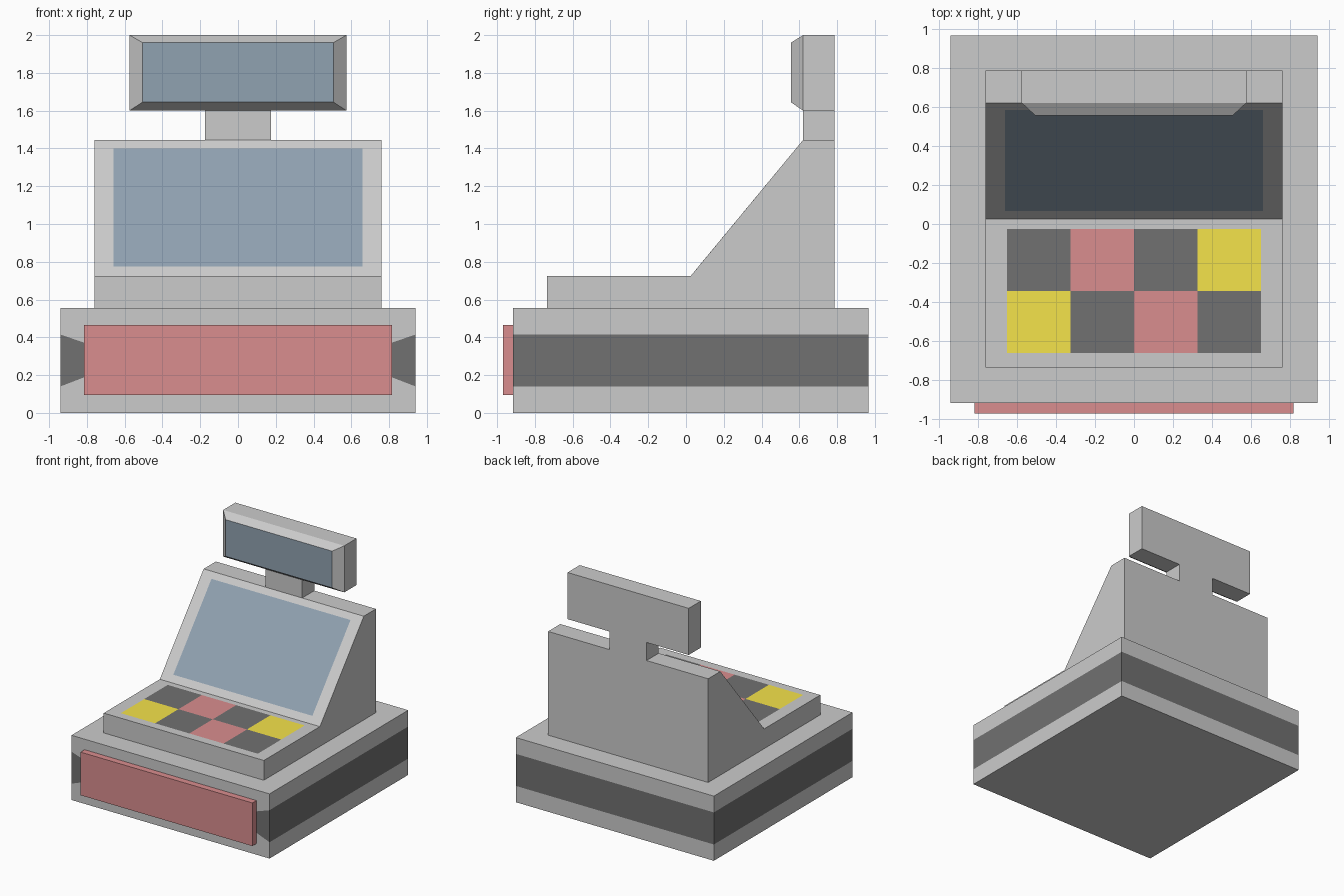
import bpy, bmesh
from math import copysign

if "Cube" in bpy.data.objects:
    bpy.data.objects.remove(bpy.data.objects["Cube"])


def material(name, rgb):
    m = bpy.data.materials.new(name)
    m.diffuse_color = (*rgb, 1)
    m.use_nodes = True
    m.node_tree.nodes["Principled BSDF"].inputs["Base Color"].default_value = m.diffuse_color
    return m


BLACK = material("black", (0.166, 0.166, 0.166))
RED = material("red", (0.70, 0.27, 0.275))
BLUE = material("screen blue", (0.28, 0.36, 0.44))
YELLOW = material("yellow", (0.91, 0.77, 0.07))
GREY = material("grey", (0.8, 0.8, 0.8))


def box(x, y0, y1, z0, z1):
    bm = bmesh.new()
    bmesh.ops.create_cube(bm, size=2)
    for v in bm.verts:
        v.co = (v.co.x * x, y1 if v.co.y > 0 else y0, z1 if v.co.z > 0 else z0)
    bm.normal_update()
    return bm


def finish(name, bm, mats=()):
    me = bpy.data.meshes.new(name)
    bm.normal_update()
    bm.to_mesh(me)
    bm.free()
    for m in mats:
        me.materials.append(m)
    ob = bpy.data.objects.new(name, me)
    bpy.context.collection.objects.link(ob)
    return ob


def cut(bm, faces, co, no):
    # Slice the given faces along a plane
    geom = set(faces)
    for f in faces:
        geom.update(f.edges, f.verts)
    bmesh.ops.bisect_plane(bm, geom=list(geom), plane_co=co, plane_no=no)


def panel(bm, face, x, low, high):
    # Inset a face and fit the inner face to half-width x and (y, z) at each end
    bmesh.ops.inset_individual(bm, faces=[face], thickness=0.02)
    mid = face.calc_center_median()
    axis = 1 if abs(high[0] - low[0]) > 0 else 2
    for v in face.verts:
        y, z = high if v.co[axis] > mid[axis] else low
        v.co = (copysign(x, v.co.x), y, z)


# Base with a dark band; the front tapers in behind the drawer
bm = box(0.94, -0.915, 0.965, 0, 0.555)
for z in (0.14, 0.415):
    cut(bm, bm.faces[:], (0, 0, z), (0, 0, 1))
bm.normal_update()
front = [f for f in bm.faces if f.normal.y < -0.9]
bmesh.ops.inset_region(bm, faces=front, thickness=0.001)
for v in {v for f in front for v in f.verts}:
    v.co.x = copysign(0.815, v.co.x)
    v.co.z = 0.095 + v.co.z * 2 / 3
bm.normal_update()
for f in bm.faces:
    if abs(f.normal.z) < 0.5 and 0.14 < f.calc_center_median().z < 0.415:
        f.material_index = 1
finish("base", bm, (GREY, BLACK))

# Drawer front
finish("drawer", box(0.815, -0.97, -0.905, 0.095, 0.465), (RED,))

# Body: side profile extruded across, with a flush screen and key grid
profile = [(-0.735, 0.555), (-0.735, 0.725), (0.025, 0.725),
           (0.62, 1.445), (0.785, 1.445), (0.785, 0.555)]
bm = bmesh.new()
side = bm.faces.new([bm.verts.new((-0.76, y, z)) for y, z in profile])
ext = bmesh.ops.extrude_face_region(bm, geom=[side], use_keep_orig=True)
for v in ext["geom"]:
    if isinstance(v, bmesh.types.BMVert):
        v.co.x = 0.76
bmesh.ops.recalc_face_normals(bm, faces=bm.faces[:])
bm.normal_update()
slope = next(f for f in bm.faces if 0.2 < f.normal.z < 0.9)
deck = next(f for f in bm.faces
            if f.normal.z > 0.9 and f.calc_center_median().z < 1)
panel(bm, slope, 0.66, (0.066, 0.775), (0.583, 1.40))
slope.material_index = 1
panel(bm, deck, 0.65, (-0.66, 0.725), (-0.025, 0.725))


def key_faces():
    bm.normal_update()
    return [f for f in bm.faces if f.normal.z > 0.9
            and all(abs(v.co.x) < 0.651 and -0.661 < v.co.y < -0.024
                    for v in f.verts)]


for x in (-0.325, 0, 0.325):
    cut(bm, key_faces(), (x, 0, 0), (1, 0, 0))
cut(bm, key_faces(), (0, -0.3425, 0), (0, 1, 0))
rows = [(4, 2, 3, 2), (2, 3, 2, 4)]  # front row, back row
for f in key_faces():
    c = f.calc_center_median()
    f.material_index = rows[c.y > -0.3425][int((c.x + 0.65) / 0.325)]
finish("body", bm, (GREY, BLUE, BLACK, RED, YELLOW))

# Neck
finish("display_neck", box(0.175, 0.62, 0.785, 1.445, 1.60))

# Customer display with a tapered front
bm = box(0.575, 0.62, 0.785, 1.60, 2.0)
face = next(f for f in bm.faces if f.normal.y < -0.9)
panel(bm, face, 0.505, (0.555, 1.645), (0.555, 1.96))
face.material_index = 1
finish("display_head", bm, (GREY, BLUE))
